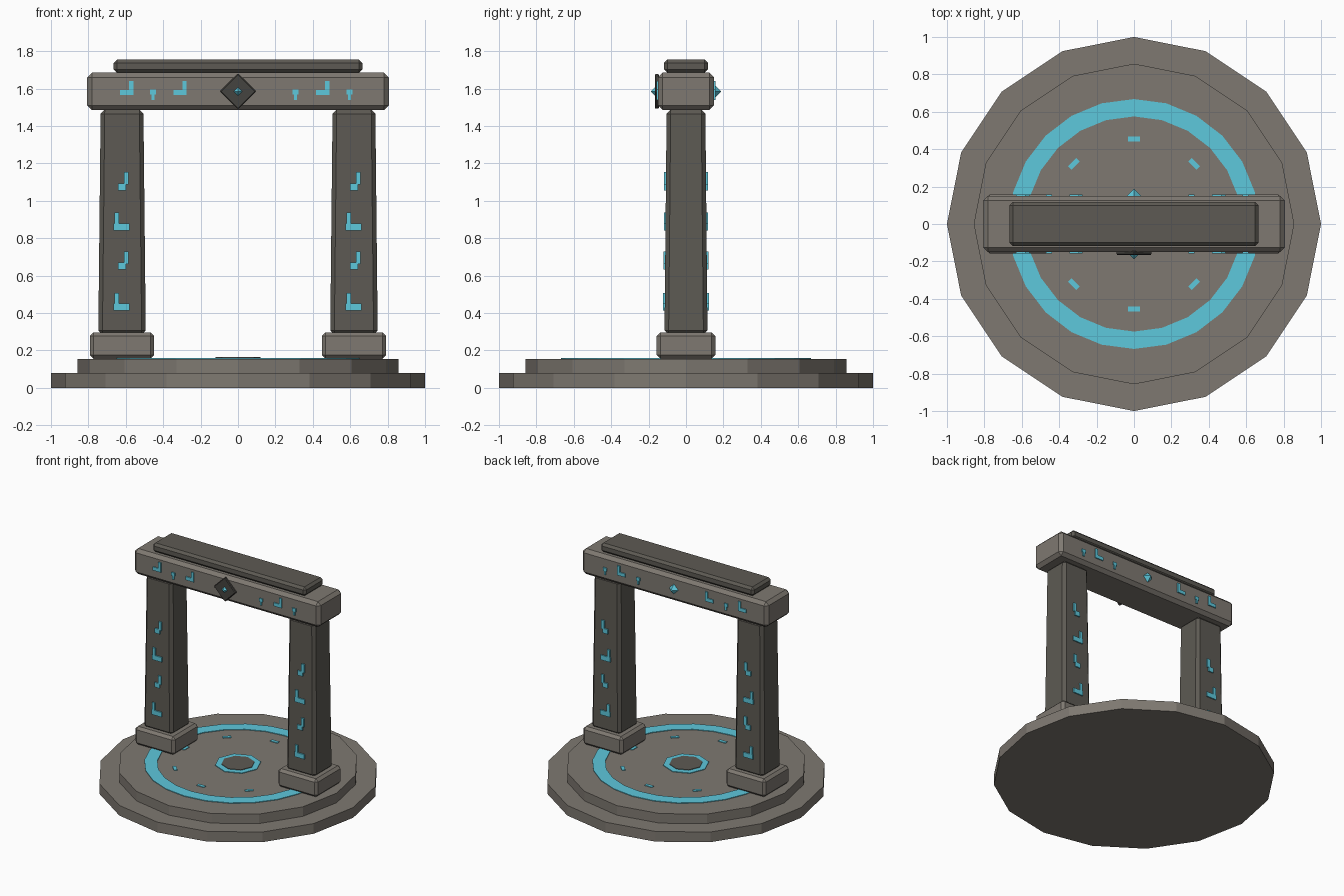
import bpy, bmesh, math
from mathutils import Matrix, Vector

if "Cube" in bpy.data.objects:
    bpy.data.objects.remove(bpy.data.objects["Cube"])


def material(name, color):
    m = bpy.data.materials.new(name)
    m.diffuse_color = (*color, 1)
    m.use_nodes = True
    m.node_tree.nodes["Principled BSDF"].inputs["Base Color"].default_value = m.diffuse_color
    return m


STONE = material("light_stone", (0.21, 0.19, 0.165))
DARK = material("dark_stone", (0.11, 0.102, 0.087))
DEEP = material("deep_stone", (0.06, 0.056, 0.05))
GLOW = material("cyan_glow", (0.11, 0.58, 0.72))


def finish(name, bm, mat, bevel=0):
    bmesh.ops.recalc_face_normals(bm, faces=bm.faces)
    me = bpy.data.meshes.new(name)
    bm.to_mesh(me)
    bm.free()
    me.materials.append(mat)
    ob = bpy.data.objects.new(name, me)
    bpy.context.collection.objects.link(ob)
    if bevel:
        mod = ob.modifiers.new("bevel", "BEVEL")
        mod.width, mod.segments = bevel, 1
    return ob


def add_box(bm, lo, hi, matrix=Matrix(), taper=(1, 1)):
    lo, hi = Vector(lo), Vector(hi)
    c, s = (lo + hi) / 2, hi - lo
    verts = bmesh.ops.create_cube(bm, size=1)["verts"]
    for v in verts:
        top = v.co.z > 0
        p = Vector(v.co[i] * s[i] for i in range(3))
        if top:
            p.x *= taper[0]
            p.y *= taper[1]
        v.co = matrix @ (c + p)


def box(name, lo, hi, mat, bevel=0, matrix=Matrix(), taper=(1, 1)):
    bm = bmesh.new()
    add_box(bm, lo, hi, matrix, taper)
    return finish(name, bm, mat, bevel)


def disc(name, r, z0, z1, sides, mat):
    bm = bmesh.new()
    bmesh.ops.create_cone(bm, cap_ends=True, segments=sides, radius1=r, radius2=r,
                          depth=z1 - z0, matrix=Matrix.Translation((0, 0, (z0 + z1) / 2)))
    return finish(name, bm, mat)


def ring(name, r_in, r_out, z0, z1, sides, mat):
    bm = bmesh.new()
    loops = []
    for i in range(sides):
        a = 2 * math.pi * i / sides
        loops.append([bm.verts.new((r * math.cos(a), r * math.sin(a), z))
                      for r, z in ((r_in, z0), (r_out, z0), (r_out, z1), (r_in, z1))])
    for i in range(sides):
        p, q = loops[i], loops[(i + 1) % sides]
        for j in range(4):
            k = (j + 1) % 4
            bm.faces.new((p[j], p[k], q[k], q[j]))
    return finish(name, bm, mat)


# Stepped round platform
disc("lower_step", 1.0, 0, 0.08, 16, STONE)
disc("upper_step", 0.857, 0.08, 0.155, 16, STONE)

# Glowing floor inlays
ring("floor_ring", 0.575, 0.668, 0.15, 0.16, 24, GLOW)
ring("centre_ring", 0.115, 0.165, 0.15, 0.16, 8, GLOW)
disc("centre_disc", 0.12, 0.15, 0.164, 8, DARK)
bm = bmesh.new()
for i in range(8):
    add_box(bm, (-0.031, 0.442, 0.15), (0.031, 0.468, 0.16),
            Matrix.Rotation(i * math.pi / 4, 4, "Z"))
finish("floor_marks", bm, GLOW)

# Rune strokes as (x0, x1, z0, z1) relative to the rune origin
HOOK = [(0.010, 0.035, 0.03, 0.097), (-0.022, 0.022, 0.0, 0.037)]
CORNER = [(-0.041, -0.017, 0.03, 0.095), (-0.045, 0.04, 0.0, 0.037)]
BEAM_L = [(0.012, 0.035, 0.02, 0.075), (-0.035, 0.035, 0.0, 0.027)]
BEAM_SHORT = [(-0.007, 0.008, -0.026, 0.01), (-0.016, 0.016, 0.003, 0.028)]


def add_rune(bm, strokes, x, z, y):
    for side in (-1, 1):
        for x0, x1, z0, z1 in strokes:
            add_box(bm, (x + x0, side * y - 0.009, z + z0),
                    (x + x1, side * y + 0.009, z + z1))


# Pillars with plinths and runes on front and back
for label, x in (("left", -0.62), ("right", 0.62)):
    box(label + "_plinth", (x - 0.172, -0.157, 0.155), (x + 0.172, 0.157, 0.297), STONE, 0.02)
    box(label + "_pillar", (x - 0.127, -0.115, 0.285), (x + 0.127, 0.115, 1.487), DARK, 0.022,
        taper=(0.9, 0.9))
    bm = bmesh.new()
    for i, z in enumerate((1.056, 0.842, 0.633, 0.413)):
        depth = 0.115 - 0.0115 * (z - 0.285) / 1.2
        add_rune(bm, CORNER if i % 2 else HOOK, x, z, depth)
    finish(label + "_pillar_runes", bm, GLOW)

# Lintel, cap and lintel runes
box("lintel", (-0.806, -0.15, 1.485), (0.806, 0.15, 1.685), STONE, 0.025)
box("lintel_cap", (-0.665, -0.118, 1.685), (0.665, 0.118, 1.755), DARK, 0.018)
bm = bmesh.new()
for i, x in enumerate((-0.595, -0.455, -0.31, 0.307, 0.453, 0.595)):
    short = i in (1, 3, 5)
    add_rune(bm, BEAM_SHORT if short else BEAM_L, x, 1.566, 0.149)
finish("lintel_runes", bm, GLOW)

# Diamond plate on the front with a gem on each face
turn = Matrix.Translation((0, 0, 1.585)) @ Matrix.Rotation(math.pi / 4, 4, "Y")
box("diamond_plate", (-0.068, -0.166, -0.068), (0.068, -0.145, 0.068), DEEP, 0.005, turn)
for label, side in (("front", -1), ("back", 1)):
    bm = bmesh.new()
    for sign in (-1, 1):
        bmesh.ops.create_cone(bm, segments=4, radius1=0.044, radius2=0, depth=0.044,
                              matrix=Matrix.Translation((0, side * 0.145, 1.585))
                              @ Matrix.Rotation(sign * math.pi / 2, 4, "X")
                              @ Matrix.Translation((0, 0, 0.022)))
    bmesh.ops.remove_doubles(bm, verts=bm.verts, dist=0.0005)
    finish(label + "_gem", bm, GLOW)
